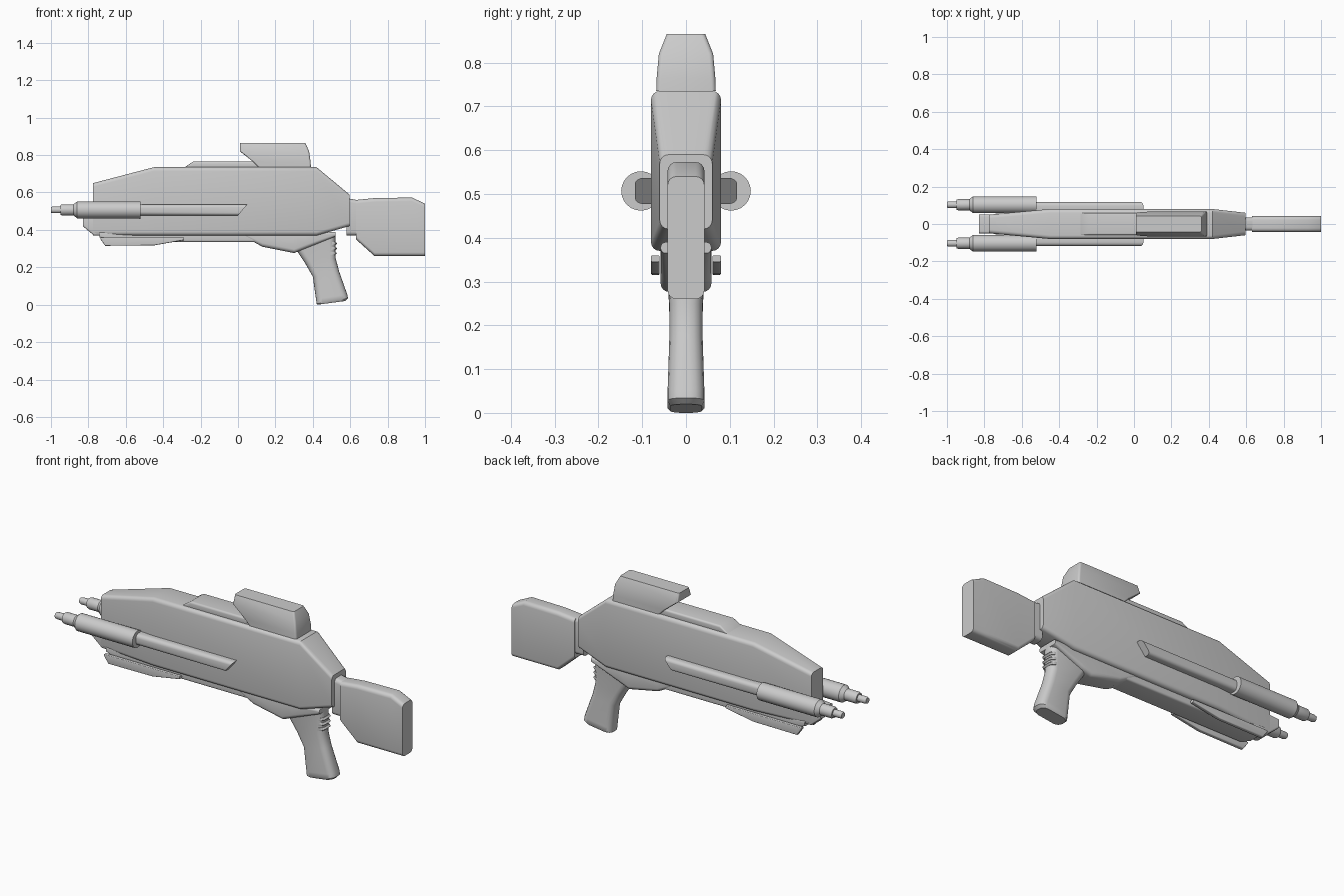
import bpy, bmesh, math
from mathutils import Vector

if "Cube" in bpy.data.objects:
    bpy.data.objects.remove(bpy.data.objects["Cube"])

color = (.6, .6, .6, 1)
grey = bpy.data.materials.new("plain_grey")
grey.use_nodes = True
grey.diffuse_color = color
grey.node_tree.nodes["Principled BSDF"].inputs["Base Color"].default_value = color


def skin(name, rings, mirror=False):
    """Join equal rings of points into a closed, smooth part."""
    bm = bmesh.new()
    loops = [[bm.verts.new(point) for point in ring] for ring in rings]
    for near, far in zip(loops, loops[1:]):
        for i in range(len(near)):
            bm.faces.new((near[i - 1], near[i], far[i], far[i - 1]))
    bm.faces.new(loops[0])
    bm.faces.new(loops[-1])
    bmesh.ops.recalc_face_normals(bm, faces=bm.faces)
    mesh = bpy.data.meshes.new(name)
    bm.to_mesh(mesh)
    bm.free()
    mesh.materials.append(grey)
    part = bpy.data.objects.new(name, mesh)
    bpy.context.collection.objects.link(part)
    bpy.ops.object.select_all(action='DESELECT')
    part.select_set(True)
    bpy.context.view_layer.objects.active = part
    bpy.ops.object.shade_smooth_by_angle(angle=math.radians(35))
    if mirror:
        modifier = part.modifiers.new("Mirror", 'MIRROR')
        modifier.use_axis = (False, True, False)


def section(start, end, half_width, rounding, offset, steps=4):
    """Rounded rectangle spanning two (x, z) points and the part's width."""
    start, end = Vector(start), Vector(end)
    middle, half = (start + end) / 2, (end - start) / 2
    length = half.length
    radius = min(rounding, half_width * .9, length * .9)
    ring = []
    for corner, (side, rise) in enumerate(((1, 1), (-1, 1), (-1, -1), (1, -1))):
        for step in range(steps + 1):
            angle = math.pi / 2 * (corner + step / steps)
            across = side * (half_width - radius) + radius * math.cos(angle)
            along = rise * (length - radius) + radius * math.sin(angle)
            x, z = middle + half * (along / length)
            ring.append((x, offset + across, z))
    return ring


def loft(name, stations, rounding=.02, offset=0, mirror=False):
    """Skin slanted sections, each given as (start, end, half width)."""
    skin(name, [section(*station, rounding, offset) for station in stations], mirror)


def upright(half_width, *stations):
    """Vertical sections of one width, each given as (x, bottom, top)."""
    return [((x, bottom), (x, top), half_width) for x, bottom, top in stations]


def barrel(name, profile):
    """Pair of round parts along x from (x, radius) points."""
    sides = 24
    turns = [math.tau * i / sides for i in range(sides)]
    skin(name, [[(x, axis_y + radius * math.cos(turn), axis_z + radius * math.sin(turn))
                 for turn in turns] for x, radius in profile], mirror=True)


# Shared measures
wide, slim, thin = .08, .06, .042
base, deck = .37, .735
inside = base + .02
axis_y, axis_z = .103, .507

# Main hull, tapering to both ends, and the nose block below its front
loft("hull", upright(.05, (-.775, base, .65)) + upright(wide, (-.45, base, deck), (.42, base, deck))
     + upright(slim, (.595, .42, .59)))
loft("nose", upright(.05, (-.83, .42, .47), (-.77, base, .475), (-.6, base, .475)), .01)

# Neck and shoulder stock
loft("neck", upright(.036, (.58, base, .57), (.635, base, .56)))
loft("stock", upright(thin, (.63, .35, .56), (.73, .26, .57), (.93, .26, .573), (1, .26, .54)))

# Top rail and sight, narrowing upward
rail_top = deck + .03
loft("top_rail", upright(slim, (-.285, deck - .01, deck), (-.24, deck - .01, rail_top),
                         (.2, deck - .01, rail_top)), .01)
loft("sight", [((.11, deck), (.39, deck), .068), ((.08, rail_top), (.388, rail_top), .067),
               ((.01, .82), (.38, .82), .062), ((.01, .865), (.36, .865), .044)], .01)

# Side barrels with stepped muzzles, and the struts behind them
barrel("muzzles", [(-1, .015), (-.99, .018), (-.94, .018)])
barrel("barrels", [(-.95, .026), (-.94, .03), (-.88, .03), (-.86, .045), (-.52, .045)])
strut_low, strut_high = axis_z - .03, axis_z + .03
loft("struts", [((-.53, strut_low), (-.53, strut_high), .032),
                ((0, strut_low), (.05, strut_high), .032)], offset=.085, mirror=True)

# Underside: long keel, side runners and trigger housing
loft("keel", upright(.056, (-.74, .36, inside), (-.68, .335, inside), (.2, .335, inside)), .01)
loft("runners", upright(.01, (-.735, .35, .36), (-.71, .315, .36), (-.45, .317, .36),
                        (-.29, .345, .36)), .004, offset=.07, mirror=True)
loft("trigger_housing", upright(.058, (.04, .36, inside), (.13, .31, inside), (.3, .276, inside),
                                (.36, .3, inside), (.52, .365, inside)))

# Raked pistol grip with finger ridges at the back of its neck
loft("grip", [((.3, .31), (.52, .38), thin), ((.36, .22), (.522, .25), .038),
              ((.4, .15), (.54, .18), .038), ((.417, .03), (.584, .055), thin),
              ((.42, .005), (.588, .034), thin), ((.425, 0), (.575, .02), .036)], .032)
for i in range(3):
    height = .275 + i * .026
    loft("grip_ridge", [((.46, height + rise), (.53 - abs(rise), height + rise), .038)
                        for rise in (-.008, 0, .008)])
